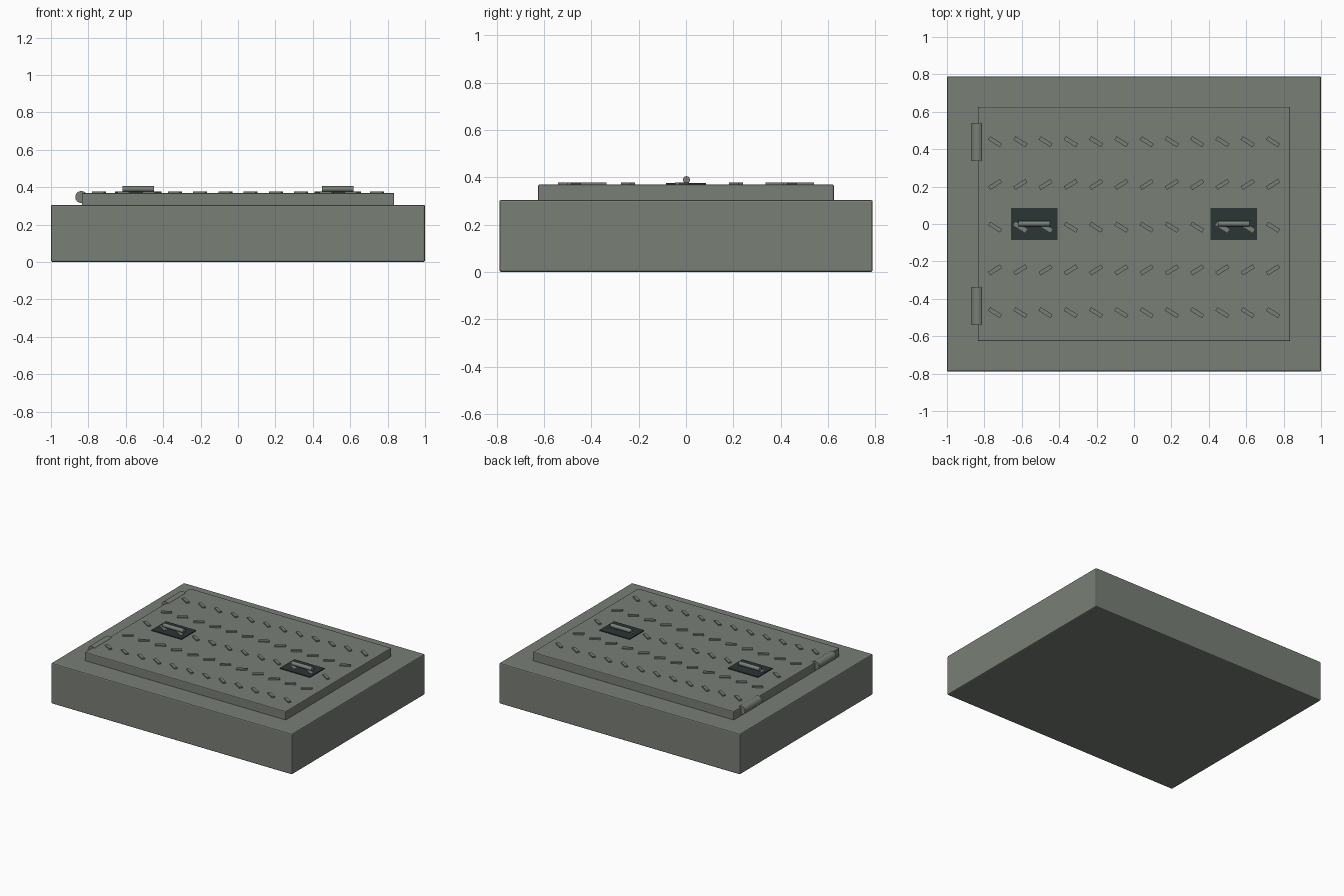
import bpy, math

if "Cube" in bpy.data.objects:
    bpy.data.objects.remove(bpy.data.objects["Cube"])

def material(name, rgb):
    m = bpy.data.materials.new(name)
    m.diffuse_color = (*rgb, 1)
    m.use_nodes = True
    m.node_tree.nodes["Principled BSDF"].inputs["Base Color"].default_value = m.diffuse_color
    return m

GREY = material("grey green metal", (0.19, 0.21, 0.18))
DARK = material("dark recess", (0.024, 0.035, 0.036))

def finish(o, name, mat, bevel):
    o.name = name
    o.data.materials.append(mat)
    if bevel:
        b = o.modifiers.new("bevel", 'BEVEL')
        b.width, b.segments = bevel, 2
    return o

def box(name, center, size, mat, bevel=0, angle=0):
    bpy.ops.mesh.primitive_cube_add(size=1, location=center, rotation=(0, 0, angle))
    o = bpy.context.object
    o.scale = size
    bpy.ops.object.transform_apply(location=False, rotation=False, scale=True)
    return finish(o, name, mat, bevel)

def rod(name, center, radius, length, rotation, mat):
    bpy.ops.mesh.primitive_cylinder_add(vertices=20, radius=radius, depth=length,
                                        location=center, rotation=rotation)
    o = finish(bpy.context.object, name, mat, 0)
    bpy.ops.object.shade_smooth_by_angle(angle=math.radians(35))
    return o

# frame and lid
box("frame", (0, 0, 0.1525), (2, 1.578, 0.305), GREY, 0.008)
box("lid", (0, 0, 0.334), (1.67, 1.252, 0.07), GREY, 0.006)

# raised tread bars, slant alternating by row
for row in range(5):
    slant = math.radians(32) * (1 if row % 2 else -1)
    for col in range(12):
        box(f"tread_{row}_{col}", (-0.743 + 0.1351 * col, -0.474 + 0.2285 * row, 0.372),
            (0.075, 0.022, 0.012), GREY, 0, slant)

# hinge barrels on the left edge
for s in (-1, 1):
    rod("hinge", (-0.838, 0.4385 * s, 0.347), 0.032, 0.204, (math.pi / 2, 0, 0), GREY)

# handles: dark plate with a grip bar
for s in (-1, 1):
    box("handle_plate", (0.533 * s, 0, 0.371), (0.25, 0.171, 0.009), DARK)
    rod("handle_grip", (0.533 * s, 0.002, 0.39), 0.015, 0.17, (0, math.pi / 2, 0), GREY)
